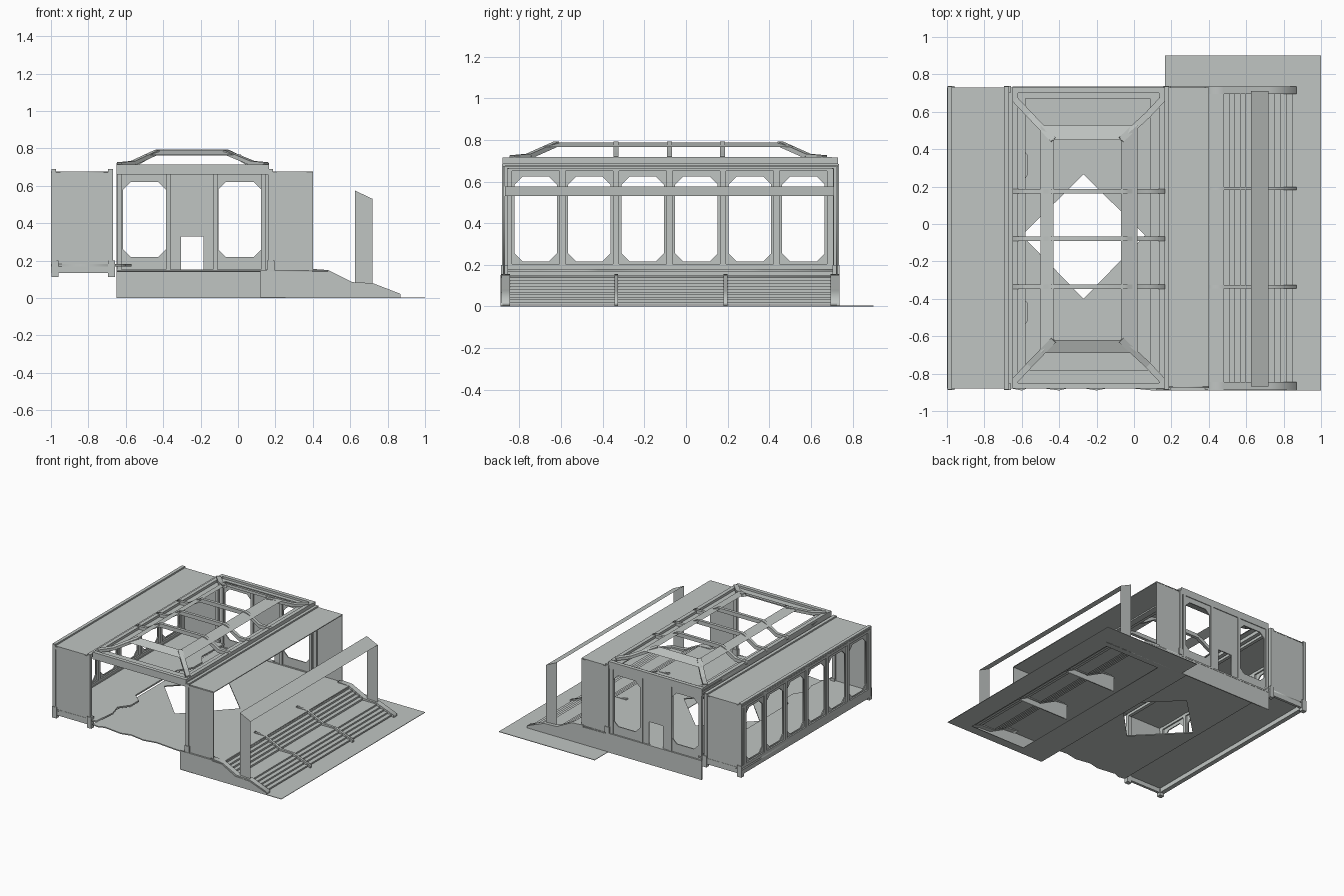
import bpy, bmesh
from mathutils import Matrix, Vector

cube = bpy.data.objects.get("Cube")
if cube:
    bpy.data.objects.remove(cube, do_unlink=True)

GREY = (0.53, 0.56, 0.545, 1)
mat = bpy.data.materials.new("pale_grey")
mat.use_nodes = True
mat.diffuse_color = GREY
mat.node_tree.nodes["Principled BSDF"].inputs["Base Color"].default_value = GREY

# Main building lines
L, LI, RI, R = -1.0, -0.67, 0.175, 0.4
F, B = -0.88, 0.73
FLOOR, EAVE = 0.15, 0.675
BAYS = [-0.85 + 0.257 * i for i in range(7)]


def add(name, mesh):
    mesh.materials.clear()
    mesh.materials.append(mat)
    ob = bpy.data.objects.new(name, mesh)
    bpy.context.collection.objects.link(ob)
    return ob


def box(name, x0, x1, y0, y1, z0, z1):
    bm = bmesh.new()
    bmesh.ops.create_cube(bm, size=1)
    for v in bm.verts:
        v.co = ((x0 + x1) / 2 + v.co.x * (x1 - x0),
                (y0 + y1) / 2 + v.co.y * (y1 - y0),
                (z0 + z1) / 2 + v.co.z * (z1 - z0))
    me = bpy.data.meshes.new(name)
    bm.to_mesh(me)
    bm.free()
    return add(name, me)


def faces(name, verts, polys):
    me = bpy.data.meshes.new(name)
    me.from_pydata(verts, [], polys)
    return add(name, me)


def ribbon(name, profile, y0, y1):
    """Sheet following an (x, z) profile, stretched along y."""
    verts = [(x, y, z) for x, z in profile for y in (y0, y1)]
    return faces(name, verts, [(i, i + 1, i + 3, i + 2) for i in range(0, len(verts) - 2, 2)])


def beam(name, p, q, w, h):
    """Rectangular bar between two points."""
    p, q = Vector(p), Vector(q)
    d = (q - p).normalized()
    side = d.cross(Vector((0, 0, 1))).normalized() * w / 2
    up = side.cross(d).normalized() * h / 2
    ring = [side + up, side - up, -side - up, -side + up]
    polys = [(i, (i + 1) % 4, 4 + (i + 1) % 4, 4 + i) for i in range(4)]
    return faces(name, [e + o for e in (p, q) for o in ring], polys + [(3, 2, 1, 0), (4, 5, 6, 7)])


AXES = {"x": ((0, 1, 0), (0, 0, 1), (1, 0, 0)),
        "y": ((1, 0, 0), (0, 0, 1), (0, -1, 0)),
        "z": ((1, 0, 0), (0, 1, 0), (0, 0, 1))}


def plate(name, axis, pos, loops, thick=0.008):
    """Flat plate: the first loop is the outline, the others are holes."""
    cu = bpy.data.curves.new(name, "CURVE")
    cu.dimensions, cu.fill_mode, cu.extrude = "2D", "BOTH", thick / 2
    for loop in loops:
        sp = cu.splines.new("POLY")
        sp.points.add(len(loop) - 1)
        sp.use_cyclic_u = True
        for pt, (u, v) in zip(sp.points, loop):
            pt.co = (u, v, 0, 1)
    tmp = bpy.data.objects.new(name, cu)
    me = bpy.data.meshes.new_from_object(tmp)
    bpy.data.objects.remove(tmp)
    u, v, w = (Vector(a) for a in AXES[axis])
    m = Matrix((u, v, w)).transposed().to_4x4()
    shift = Vector([abs(c) * pos for c in w])
    me.transform(Matrix.Translation(shift) @ m)
    return add(name, me)


def rect(u0, u1, v0, v1):
    return [(u0, v0), (u1, v0), (u1, v1), (u0, v1)]


def cut_rect(u0, u1, v0, v1, c=0.04):
    return [(u0 + c, v0), (u1 - c, v0), (u1, v0 + c), (u1, v1 - c),
            (u1 - c, v1), (u0 + c, v1), (u0, v1 - c), (u0, v0 + c)]


# Ground sheet, open beneath the steps
plate("ground", "z", 0.002, [[(0.12, -0.89), (1, -0.89), (1, 0.9), (0.165, 0.9), (0.165, B), (0.12, B)],
                             rect(0.35, 0.83, -0.82, 0.68)], 0.004)

# Main floor with ragged front edge and diamond hole
front_edge = [(-0.65, -0.88), (-0.6, -0.89), (-0.55, -0.87), (-0.4, -0.89), (-0.32, -0.87),
              (-0.2, -0.89), (-0.1, -0.87), (0.1, -0.89)]
plate("main_floor", "z", FLOOR - 0.005,
      [front_edge + [(0.48, -0.89), (0.48, B), (-0.65, B)],
       [(-0.27, 0.265), (0.06, -0.06), (-0.27, -0.4), (-0.6, -0.06)]])

# Side bay floor with a broken inner edge
ragged = [(-0.62, F), (-0.6, -0.7), (-0.63, -0.6), (-0.57, -0.52), (-0.57, -0.42), (-0.64, -0.36),
          (-0.64, 0.15), (-0.57, 0.26), (-0.57, 0.37), (-0.63, 0.45), (-0.62, B)]
plate("side_floor", "z", 0.175, [[(L, F)] + ragged + [(L, B)]], 0.012)
box("outer_base_beam", L, -0.965, F, B, 0.135, 0.185)
for y in (F, B - 0.02):
    box("base_end_beam", L, -0.66, y, y + 0.02, 0.135, 0.18)

# Plinth walls beside the floor and steps
slope = [(0.87, 0), (0.87, 0.015), (0.72, 0.07), (0.6, 0.075), (0.48, 0.14), (0.12, FLOOR)]
plate("front_plinth", "y", -0.886, [[(0.12, 0)] + slope])
plate("back_plinth", "y", B, [[(-0.65, 0)] + slope[:-1] + [(-0.65, FLOOR)]])

# Steps in two flights with a landing between
profile = [(0.47, 0.142)]
for x0, x1, z0, z1 in ((0.48, 0.6, 0.14, 0.07), (0.72, 0.85, 0.07, 0.01)):
    for i in range(5):
        x = x0 + (x1 - x0) * i / 4
        z = z0 + (z1 - z0) * i / 5
        profile += [(x, z), (x, z + (z1 - z0) / 5)]
ribbon("steps", profile, -0.86, 0.7)

# Step kerbs at the ends and thin stringers in the middle
run = [(0.38, 0.157), (0.48, 0.15), (0.61, 0.085), (0.72, 0.08), (0.87, 0.022)]
for y, w in ((-0.865, 0.042), (0.715, 0.042), (-0.335, 0.018), (0.19, 0.018)):
    under = [(x, z - 0.02) for x, z in reversed(run)]
    plate("step_kerb", "y", y, [run + under], w)
for y in (-0.335, 0.19):
    plate("stringer", "y", y, [[(0.35, 0.02), (0.8, 0.02), (0.72, 0.06), (0.6, 0.06), (0.46, 0.13), (0.35, 0.14)]])

# Sloped canopy on two end sheets
ribbon("canopy", [(0.625, 0.575), (0.72, 0.53)], -0.87, 0.71)
for y in (-0.87, 0.71):
    faces("canopy_end", [(0.625, y, 0.075), (0.72, y, 0.07), (0.72, y, 0.53), (0.625, y, 0.575)], [(0, 1, 2, 3)])

# Long window wall
plate("window_wall", "x", -0.985,
      [rect(F, B, 0.18, EAVE)] + [cut_rect(a + 0.026, b - 0.026, 0.215, 0.625) for a, b in zip(BAYS, BAYS[1:])])
for y in BAYS:
    box("mullion", L, -0.97, y - 0.014, y + 0.014, 0.18, EAVE)
for z in (0.185, 0.65):
    box("wall_rail", L, -0.97, F, B, z, z + 0.02)

# Back wall with two windows and a doorway
plate("back_wall", "y", 0.72, [rect(-0.65, 0.17, FLOOR, EAVE),
                               cut_rect(-0.615, -0.385, 0.22, 0.62), cut_rect(-0.105, 0.125, 0.22, 0.62),
                               rect(-0.305, -0.185, FLOOR + 0.002, 0.33)])
for x in (-0.635, -0.373, -0.122, 0.135):
    box("back_mullion", x - 0.012, x + 0.012, 0.705, B, FLOOR, EAVE)
box("back_sill", -0.65, 0.17, 0.705, B + 0.006, 0.14, 0.152)

# Solid end walls, flat bay roofs and corner posts
for y in (F + 0.006, B - 0.006):
    plate("side_end_wall", "y", y, [rect(L, LI, 0.14, EAVE)])
    plate("porch_end_wall", "y", y, [rect(RI, R, FLOOR, EAVE)])
plate("side_roof", "z", EAVE, [rect(L, LI, F, B)], 0.006)
plate("porch_roof", "z", EAVE, [rect(RI, R, F + 0.01, B)], 0.006)
for y in (F - 0.004, B - 0.022):
    for x in (-0.998, -0.695, 0.16):
        box("corner_post", x, x + 0.026, y, y + 0.026, 0.14, 0.685)
    for x in (-0.998, -0.695):
        box("post_foot", x, x + 0.038, y - 0.004, y + 0.03, 0.112, 0.2)
    box("porch_post_foot", 0.155, 0.195, y - 0.004, y + 0.03, FLOOR, 0.2)
for x in (-0.998, -0.695, 0.162):
    box("long_eave_rail", x, x + 0.026, F, B, 0.662, 0.69)

# Lantern base frame
for x in (-0.65, 0.135):
    box("lantern_long_beam", x, x + 0.03, F + 0.03, B - 0.03, 0.665, 0.718)
for y in (F, B - 0.03):
    box("lantern_end_beam", -0.65, 0.165, y, y + 0.03, 0.66, 0.715)
plate("lantern_flange", "z", 0.695, [rect(-0.65, 0.165, F + 0.01, B - 0.01), rect(-0.58, 0.085, -0.78, 0.67)])

# Sloped rim at the top of the lantern
outer = rect(-0.5, 0.02, -0.69, 0.53)
inner = rect(-0.43, -0.07, -0.62, 0.45)
faces("lantern_rim", [(x, y, 0.765) for x, y in outer] + [(x, y, 0.788) for x, y in inner],
      [(i, (i + 1) % 4, 4 + (i + 1) % 4, 4 + i) for i in range(4)])

# Curved arches across the lantern
top = [(-0.65, 0.722), (-0.56, 0.725), (-0.46, 0.785), (-0.44, 0.793),
       (-0.05, 0.793), (-0.03, 0.785), (0.07, 0.725), (0.165, 0.722)]
low = [(0.165, 0.698), (0.065, 0.698), (-0.04, 0.763), (-0.445, 0.763), (-0.555, 0.698), (-0.65, 0.698)]
for y in (0.175, -0.08, -0.335):
    plate("lantern_arch", "y", y, [top + low], 0.024)

# Hip bars running to the four corners
corners = rect(-0.635, 0.15, -0.835, 0.665)
knees = rect(-0.56, 0.075, -0.755, 0.585)
for c, k, i in zip(corners, knees, inner):
    beam("hip_foot", (*c, 0.715), (*k, 0.722), 0.034, 0.022)
    beam("hip_bar", (*k, 0.722), (*i, 0.782), 0.034, 0.022)
